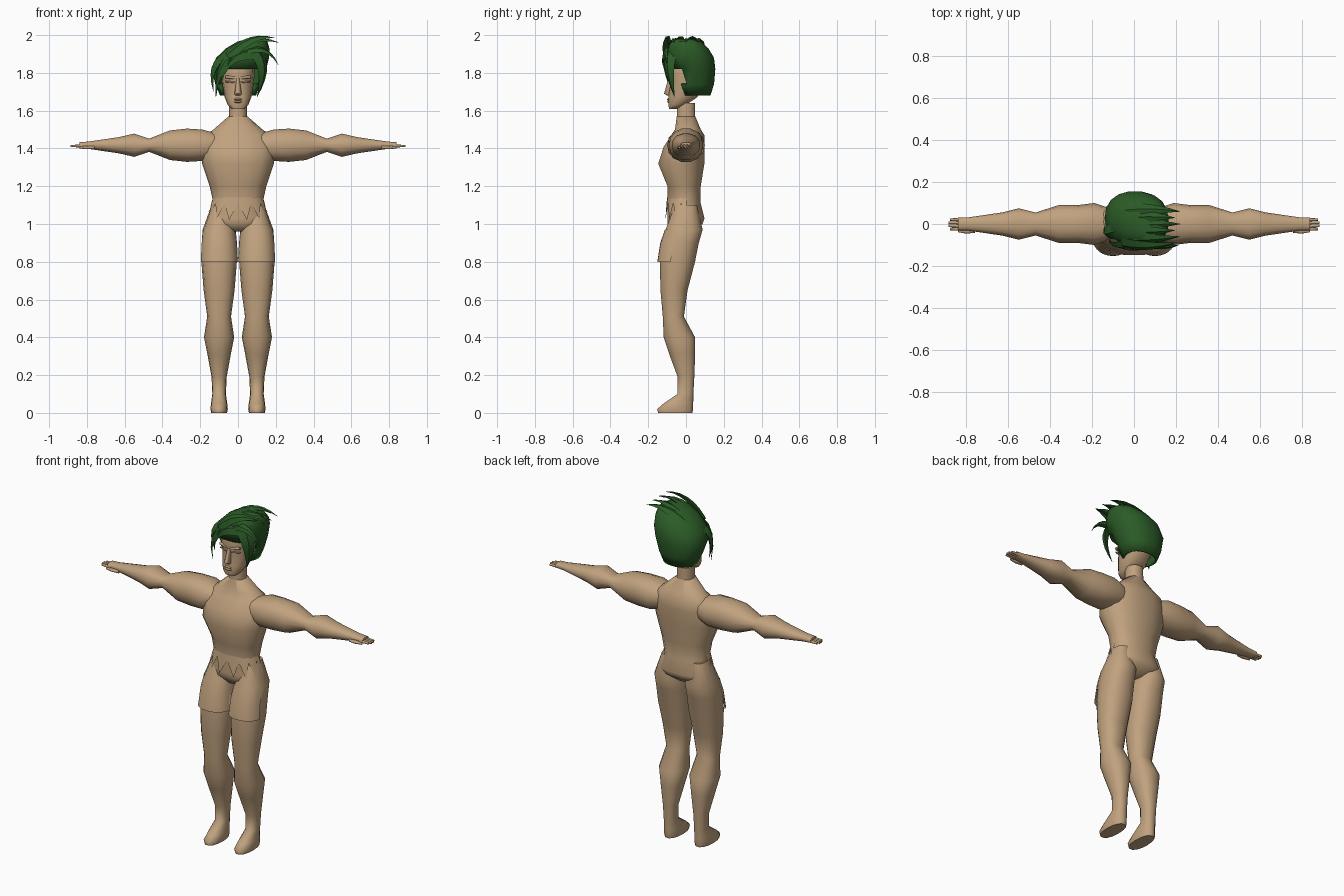
import bpy, bmesh, math
from mathutils import Vector

cube = bpy.data.objects.get("Cube")
if cube:
    bpy.data.objects.remove(cube, do_unlink=True)


def material(name, red, green, blue):
    mat = bpy.data.materials.new(name)
    mat.use_nodes = True
    colour = (red, green, blue, 1)
    mat.diffuse_color = colour
    shader = mat.node_tree.nodes["Principled BSDF"]
    shader.inputs["Base Color"].default_value = colour
    return mat


SKIN = material("tan_skin", .53, .36, .21)
HAIR = material("dark_green_hair", .024, .105, .02)
FULL_CIRCLE = (0, 360)


def rounded(value, power=.88):
    """Fatten a sine or cosine so that a section is slightly boxy."""
    return math.copysign(abs(value) ** power, value)


def section(centre, first, second, sides=14, arc=FULL_CIRCLE):
    """Rounded outline about a centre, spanned by two half axes."""
    start, sweep = arc
    gaps = sides if arc == FULL_CIRCLE else sides - 1
    angles = [math.radians(start + sweep * i / gaps) for i in range(sides)]
    return [Vector(centre) + Vector(first) * rounded(math.cos(angle))
            + Vector(second) * rounded(math.sin(angle)) for angle in angles]


def loft(name, rings, mat=SKIN, sharp=60, mirror=False, closed=True, opening=None):
    """Skin a row of sections; opening is a rule for faces to leave out."""
    bm = bmesh.new()
    rows = [[bm.verts.new(point) for point in ring] for ring in rings]
    count = len(rows[0])
    for lower, upper in zip(rows, rows[1:]):
        for i in range(count if closed else count - 1):
            j = (i + 1) % count
            bm.faces.new((lower[i], lower[j], upper[j], upper[i]))
    if closed:
        bm.faces.new(rows[-1])
        if not opening:
            bm.faces.new(reversed(rows[0]))
    bmesh.ops.recalc_face_normals(bm, faces=bm.faces)
    if opening:
        unwanted = [f for f in bm.faces if opening(f.calc_center_median())]
        bmesh.ops.delete(bm, geom=unwanted, context="FACES")
    mesh = bpy.data.meshes.new(name)
    bm.to_mesh(mesh)
    bm.free()
    mesh.materials.append(mat)
    mesh.shade_smooth()
    mesh.set_sharp_from_angle(angle=math.radians(sharp))
    obj = bpy.data.objects.new(name, mesh)
    bpy.context.collection.objects.link(obj)
    if mirror:
        obj.modifiers.new("Mirror", "MIRROR")
    return obj


def level(height, half_width, front, back, x=0, **options):
    """Horizontal section reaching from front to back."""
    return section((x, (front + back) / 2, height), (half_width, 0, 0),
                   (0, (back - front) / 2, 0), **options)


def upright(name, table, **options):
    return loft(name, [level(*row) for row in table], **options)


def sideways(name, stations, y, z):
    """Mirrored limb along x from rows of distance, half depth, half height."""
    return loft(name, [section((x, y, z), (0, depth, 0), (0, 0, height))
                       for x, depth, height in stations], mirror=True)


# Torso, neck and head: height, half width, front, back
upright("torso", [
    (.96, .05, -.07, .04), (1, .16, -.1, .09), (1.03, .16, -.1, .1),
    (1.11, .13, -.1, .08), (1.2, .15, -.1, .08), (1.32, .19, -.15, .1),
    (1.41, .2, -.12, .1), (1.47, .17, -.08, .1), (1.5, .13, -.06, .08),
    (1.57, .05, -.05, .05)])
upright("neck", [(1.5, .05, -.05, .05), (1.64, .046, -.05, .05)])
upright("head", [
    (1.61, .035, -.09, -.04), (1.63, .055, -.095, 0), (1.67, .07, -.095, .06),
    (1.74, .083, -.085, .11), (1.78, .087, -.093, .12), (1.84, .086, -.088, .11),
    (1.91, .05, -.05, .07)])

# Face details
upright("nose", [(1.68, .014, -.1, -.07), (1.69, .019, -.117, -.07),
                 (1.77, .008, -.094, -.07)])
for lip, height in (("lower_lip", 1.647), ("upper_lip", 1.66)):
    upright(lip, [(height + rise, .024 - abs(rise), -.102 + abs(rise), -.07)
                  for rise in (-.006, 0, .006)])
for feature, height, size in (("brows", 1.772, .008), ("eyelids", 1.748, .004)):
    loft(feature, [section((x, x * .25 - .09, height + x * .1),
                           (0, size, 0), (0, 0, size), sides=8)
                   for x in (.016, .04, .065)], mirror=True)

# Arms, fingers and thumbs
sideways("arms", [(.1, .07, .06), (.19, .1, .085), (.27, .09, .09), (.36, .09, .08),
                  (.47, .055, .036), (.55, .075, .063), (.63, .055, .044),
                  (.79, .032, .02), (.84, .03, .016)], 0, 1.417)
for i, name in enumerate(("little", "ring", "middle", "index")):
    reach = .89 - abs(i - 1.5) * .008
    sideways(f"{name}_finger", [(.82, .008, .008), (reach, .006, .006)],
             .021 - i * .015, 1.413)
sideways("thumb", [(.76, .008, .008), (.8, .012, .009), (.84, .005, .005)], -.034, 1.405)

# Legs with feet: height, half width, front, back
LEG_X = .1
LEGS = [(0, .042, -.15, .036), (.02, .046, -.155, .04), (.05, .043, -.12, .04),
        (.1, .036, -.046, .04), (.19, .04, -.045, .045), (.31, .062, -.09, .05),
        (.4, .08, -.12, .05), (.51, .063, -.124, -.01), (.65, .082, -.137, .01),
        (.8, .094, -.14, .05), (.9, .092, -.13, .07), (.97, .087, -.11, .09),
        (1.1, .04, -.06, .06)]
loft("legs", [level(*row, x=LEG_X) for row in LEGS], mirror=True)


# Loose front of the shorts, flaring towards the hem
def flare(height):
    return (1 - height) * .06


loft("shorts_front", [level(z, width + flare(z) / 2, front - flare(z), back, x=LEG_X,
                            arc=(185, 160))
                      for z, width, front, back in LEGS if .7 < z < 1],
     mirror=True, closed=False)


# Pointed edge of the tunic
def tunic_ring(height):
    spread = (1.14 - height) * .3
    return level(height, .133 + spread, -.1 - spread / 3, .085 + spread / 3,
                 sides=15, arc=(175, 190))


tips, notches = tunic_ring(1.02), tunic_ring(1.11)
zigzag = [notches[i] if i % 2 else tips[i] for i in range(len(tips))]
loft("tunic_edge", [zigzag, tunic_ring(1.14)], closed=False)


# Hair cap, leaning to the model's left and open over the face
def lean(height):
    return 2 * max(0, height - 1.77) ** 2


def over_face(centre):
    return centre.z < 1.84 and centre.y < -.015


CAP = [(1.68, .095, -.03, .13), (1.74, .12, -.06, .15), (1.82, .145, -.1, .157),
       (1.88, .14, -.11, .15), (1.93, .115, -.1, .12), (1.965, .08, -.08, .08),
       (1.98, .04, -.05, .03)]
hair = loft("hair_cap", [level(*row, x=lean(row[0]), sides=18) for row in CAP],
            HAIR, sharp=45, opening=over_face)
hair.modifiers.new("Thickness", "SOLIDIFY").thickness = .012


def lock(name, root, bend, tip, width, steps=6):
    """Tapering blade of hair along a bent path."""
    root, bend, tip = Vector(root), Vector(bend), Vector(tip)
    skull = Vector((.02, .03, 1.8))
    rings = []
    for i in range(steps + 1):
        t = i / steps
        point = root.lerp(bend, t).lerp(bend.lerp(tip, t), t)
        along = (bend - root).lerp(tip - bend, t).normalized()
        side = along.cross(point - skull).normalized()
        half = width * (1 - t ** 1.6) + .001
        rings.append(section(point, side * half, side.cross(along) * half * .45, sides=4))
    loft(name, rings, HAIR, sharp=40)


# Fringe swept across the brow, and a lock beside each cheek
for i in range(3):
    lock(f"fringe_lock_{i + 1}", (.1, -.07, 1.9), (i * .05 - .12, -.135, 1.92),
         (i * .025 - .117, -.07 - i * .02, 1.67 + i * .07), .042)
lock("right_cheek_lock", (-.06, -.02, 1.89), (-.16, -.06, 1.85), (-.13, -.03, 1.7), .045)
lock("left_cheek_lock", (.1, -.08, 1.9), (.16, -.1, 1.82), (.1, -.06, 1.67), .045)

# Crest of blades blown to the model's left, and one stray lock
for i in range(6):
    y = .06 - i * .03
    sway = (i % 2) * .025
    lock(f"crest_lock_{i + 1}", (-.05, y, 1.91 - i * .005), (.07, y * 1.3, 2.01),
         (.22 - sway, y, 1.96 + sway), .037)
lock("stray_lock", (.02, -.09, 1.9), (.15, -.12, 1.97), (.215, -.1, 1.84), .025)
